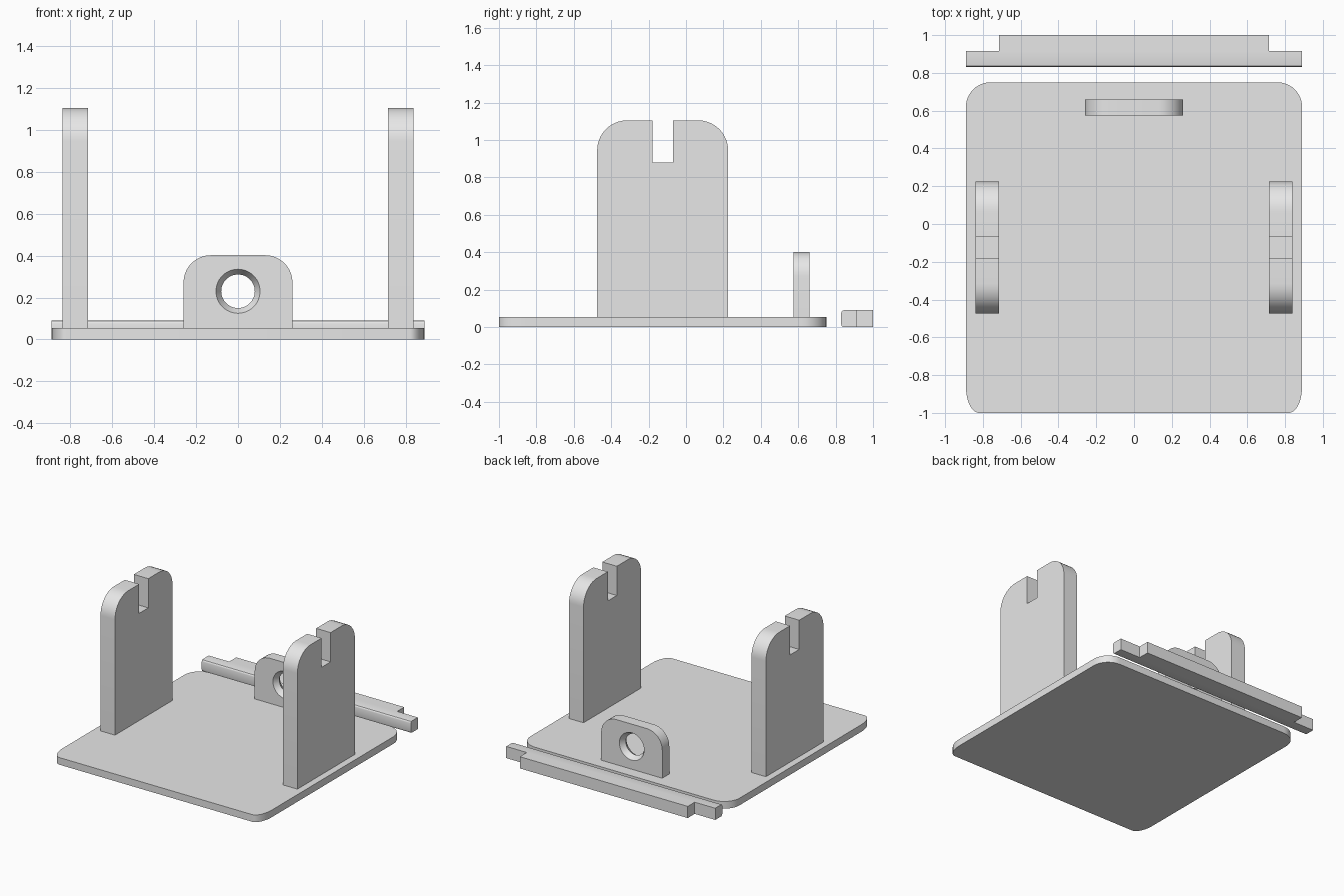
import bpy, bmesh, math
from mathutils import Vector

cube = bpy.data.objects.get("Cube")
if cube:
    bpy.data.objects.remove(cube, do_unlink=True)

grey = bpy.data.materials.new("plain grey")
grey.use_nodes = True
grey.diffuse_color = (0.8, 0.8, 0.8, 1)
grey.node_tree.nodes["Principled BSDF"].inputs["Base Color"].default_value = (0.8, 0.8, 0.8, 1)


def corner(cx, cy, rx, ry, start, steps=10):
    """Quarter-ellipse points, counter-clockwise from the start angle in degrees."""
    return [(cx + rx * math.cos(a), cy + ry * math.sin(a))
            for a in (math.radians(start + 90 * i / steps) for i in range(steps + 1))]


def finish(name, bm):
    bmesh.ops.recalc_face_normals(bm, faces=bm.faces)
    mesh = bpy.data.meshes.new(name)
    bm.to_mesh(mesh)
    bm.free()
    mesh.materials.append(grey)
    obj = bpy.data.objects.new(name, mesh)
    bpy.context.collection.objects.link(obj)
    return obj


def smooth(obj):
    bpy.ops.object.select_all(action='DESELECT')
    obj.select_set(True)
    bpy.context.view_layer.objects.active = obj
    bpy.ops.object.shade_smooth_by_angle(angle=math.radians(30))


def extrude(name, outline, place, depth):
    """Turn a 2D outline into a solid; place maps (u, v) to 3D."""
    bm = bmesh.new()
    face = bm.faces.new([bm.verts.new(place(u, v)) for u, v in outline])
    new = bmesh.ops.extrude_face_region(bm, geom=[face])["geom"]
    moved = [g for g in new if isinstance(g, bmesh.types.BMVert)]
    bmesh.ops.translate(bm, verts=moved, vec=Vector(depth))
    return finish(name, bm)


# Base plate: round back corners, tighter front corners
BASE_TOP = 0.055
half = 0.89
plate = (corner(half - 0.13, 0.62, 0.13, 0.13, 0)
         + corner(-half + 0.13, 0.62, 0.13, 0.13, 90)
         + corner(-half + 0.07, -0.86, 0.07, 0.14, 180)
         + corner(half - 0.07, -0.86, 0.07, 0.14, 270))
smooth(extrude("base_plate", plate, lambda u, v: (u, v, 0), (0, 0, BASE_TOP)))

# Side uprights, each with a slot in the rounded top
foot = BASE_TOP - 0.005
y0, y1, top, r = -0.475, 0.225, 1.105, 0.16
upright = ([(y0, foot), (y1, foot)]
           + corner(y1 - r, top - r, r, r, 0)
           + [(-0.07, top), (-0.07, 0.88), (-0.18, 0.88), (-0.18, top)]
           + corner(y0 + r, top - r, r, r, 90))
for side, x in (("left", 0.715), ("right", -0.838)):
    smooth(extrude(side + "_upright", upright, lambda u, v: (x, u, v), (0.123, 0, 0)))

# Rear lug with a hole that narrows to the middle
w, lug_top, r = 0.26, 0.402, 0.13
front, back = 0.575, 0.66
lug_outline = ([(-w, foot), (w, foot)]
               + corner(w - r, lug_top - r, r, r, 0)
               + corner(-w + r, lug_top - r, r, r, 90))
lug = extrude("rear_lug", lug_outline, lambda u, v: (u, front, v), (0, back - front, 0))

bm = bmesh.new()
sides = 48
middle = (front + back) / 2
rings = []
for y, radius in ((front - 0.02, 0.117), (middle, 0.08), (back + 0.02, 0.117)):
    rings.append([bm.verts.new((radius * math.cos(math.tau * i / sides), y,
                                0.23 + radius * math.sin(math.tau * i / sides)))
                  for i in range(sides)])
for a, b in zip(rings, rings[1:]):
    for i in range(sides):
        j = (i + 1) % sides
        bm.faces.new((a[i], a[j], b[j], b[i]))
bm.faces.new(rings[0])
bm.faces.new(rings[-1])
cutter = finish("hole_cutter", bm)
cutter.hide_render = True
cut = lug.modifiers.new("hole", 'BOOLEAN')
cut.operation = 'DIFFERENCE'
cut.solver = 'EXACT'
cut.object = cutter
bpy.context.view_layer.objects.active = lug
bpy.ops.object.modifier_apply(modifier=cut.name)
bpy.data.objects.remove(cutter, do_unlink=True)
smooth(lug)

# Loose bar behind the plate, stepped at both ends, front edges eased
inner = 0.715
bar_outline = [(-half, 0.83), (half, 0.83), (half, 0.915), (inner, 0.915),
               (inner, 1.0), (-inner, 1.0), (-inner, 0.915), (-half, 0.915)]
bar = extrude("rear_bar", bar_outline, lambda u, v: (u, v, 0), (0, 0, 0.09))
bm = bmesh.new()
bm.from_mesh(bar.data)
edges = [e for e in bm.edges
         if all(v.co.y < 0.831 for v in e.verts)
         and abs(e.verts[0].co.x - e.verts[1].co.x) > 1]
bmesh.ops.bevel(bm, geom=edges, offset=0.014, segments=3, profile=0.5, affect='EDGES')
bm.to_mesh(bar.data)
bm.free()
smooth(bar)
